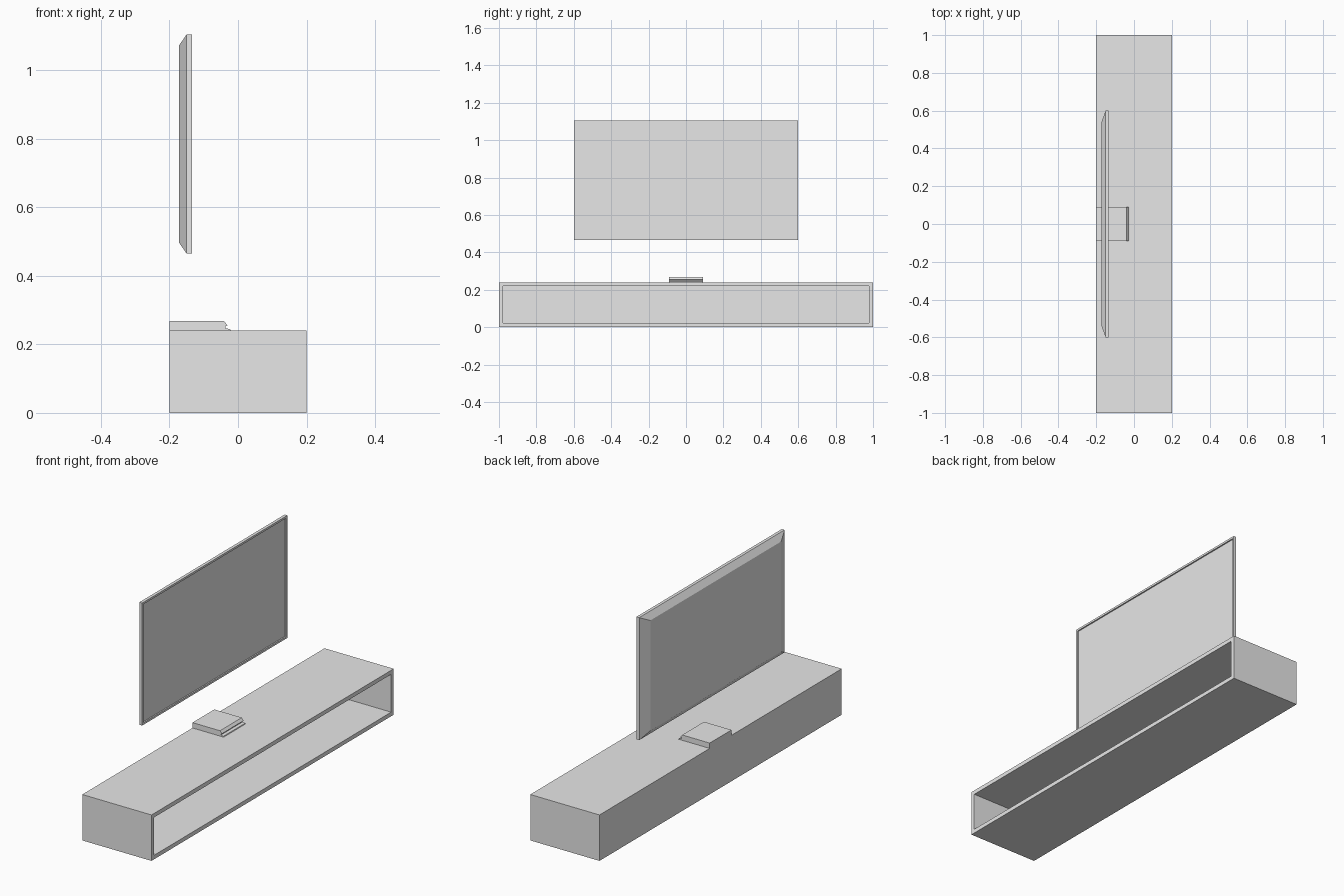
import bpy
import bmesh

default = bpy.data.objects.get("Cube")
if default:
    bpy.data.objects.remove(default, do_unlink=True)

grey = bpy.data.materials.new("plain_grey")
grey.use_nodes = True
colour = (0.8, 0.8, 0.8, 1)
grey.diffuse_color = colour
grey.node_tree.nodes["Principled BSDF"].inputs["Base Color"].default_value = colour


def finish(bm, name):
    """Turn a bmesh into a named, coloured object."""
    bmesh.ops.recalc_face_normals(bm, faces=bm.faces)
    mesh = bpy.data.meshes.new(name)
    bm.to_mesh(mesh)
    bm.free()
    mesh.materials.append(grey)
    obj = bpy.data.objects.new(name, mesh)
    bpy.context.collection.objects.link(obj)
    return obj


def box(x0, x1, half_y, z0, z1):
    """Box centred on y = 0."""
    bm = bmesh.new()
    bmesh.ops.create_cube(bm, size=1)
    for v in bm.verts:
        v.co = (x1 if v.co.x > 0 else x0,
                half_y if v.co.y > 0 else -half_y,
                z1 if v.co.z > 0 else z0)
    return bm


def facing(bm, sign):
    """The face pointing along +x or -x."""
    bm.normal_update()
    return max(bm.faces, key=lambda f: f.normal.x * sign)


def recess(bm, border, depth):
    """Inset the +x face and push it inwards."""
    face = facing(bm, 1)
    bmesh.ops.inset_region(bm, faces=[face], thickness=border)
    pushed = bmesh.ops.extrude_discrete_faces(bm, faces=[face])["faces"][0]
    bmesh.ops.translate(bm, verts=pushed.verts, vec=(-depth, 0, 0))


# Low cabinet with one long open compartment
cabinet = box(-0.2, 0.2, 1.0, 0, 0.24)
recess(cabinet, 0.03, 0.37)
finish(cabinet, "cabinet")

# Wall screen: thin bezel in front, tapered housing behind
screen = box(-0.15, -0.134, 0.6, 0.465, 1.105)
recess(screen, 0.015, 0.007)
back = facing(screen, -1)
housing = bmesh.ops.extrude_discrete_faces(screen, faces=[back])["faces"][0]
middle = housing.calc_center_median()
for v in housing.verts:
    v.co = middle + (v.co - middle) * 0.9
    v.co.x = -0.172
finish(screen, "screen")

# Media player: side profile with a sloped, notched front, swept across y
profile = [(-0.2, 0.24), (-0.02, 0.24), (-0.022, 0.244), (-0.036, 0.247),
           (-0.036, 0.253), (-0.03, 0.255), (-0.041, 0.268), (-0.2, 0.268)]
player = bmesh.new()
side = player.faces.new([player.verts.new((x, -0.09, z)) for x, z in profile])
swept = bmesh.ops.extrude_face_region(player, geom=[side])["geom"]
bmesh.ops.translate(player, vec=(0, 0.18, 0),
                    verts=[g for g in swept if isinstance(g, bmesh.types.BMVert)])
finish(player, "media_player")
